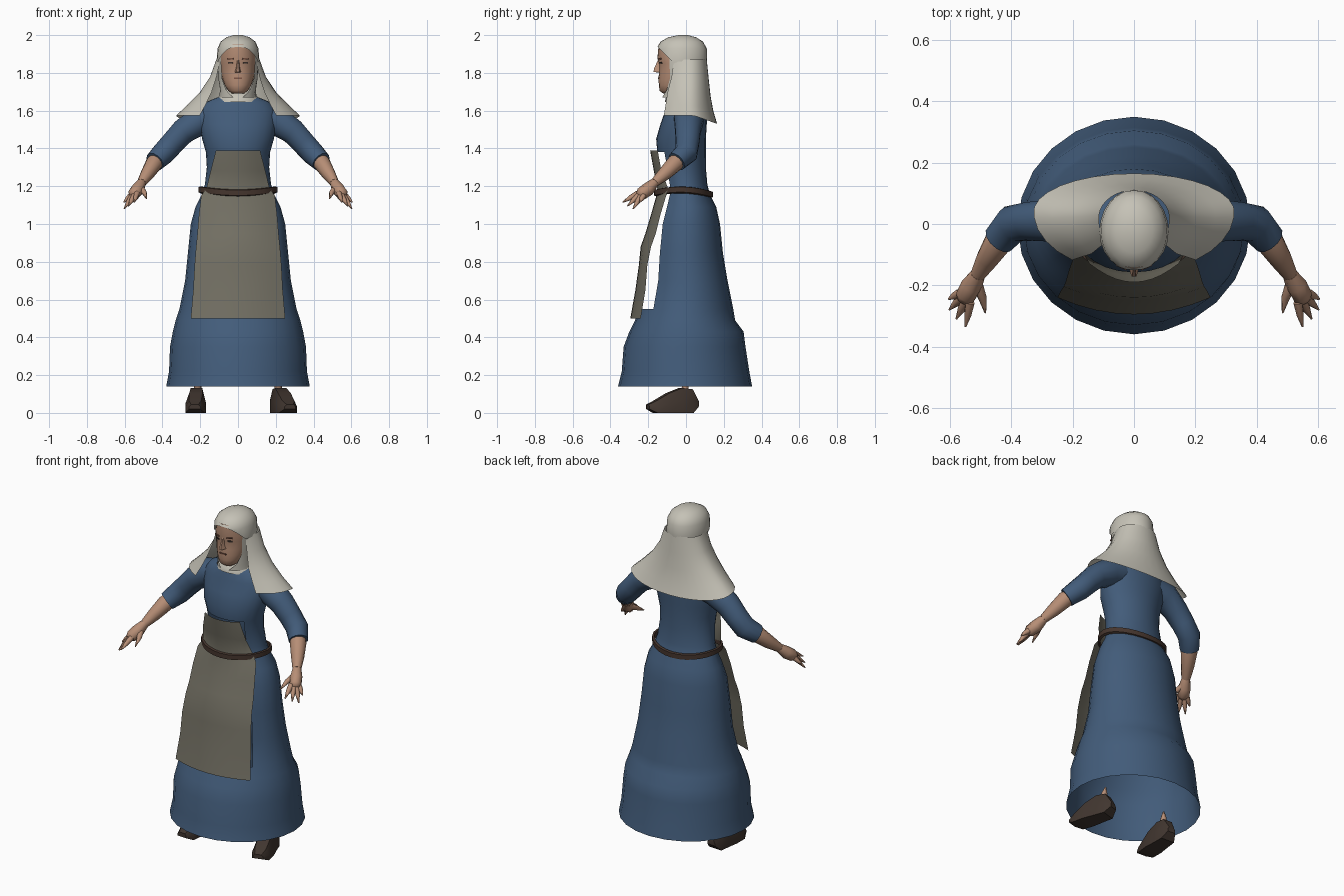
import bpy, bmesh
from math import sin, cos, pi, radians
from mathutils import Vector, Matrix

cube = bpy.data.objects.get("Cube")
if cube:
    bpy.data.objects.remove(cube, do_unlink=True)


def material(name, rgb):
    m = bpy.data.materials.new(name)
    m.use_nodes = True
    m.diffuse_color = (*rgb, 1)
    m.node_tree.nodes["Principled BSDF"].inputs["Base Color"].default_value = (*rgb, 1)
    return m


BLUE = material("blue wool", (0.055, 0.107, 0.195))
CREAM = material("cream linen", (0.56, 0.54, 0.47))
APRON = material("grey linen", (0.17, 0.16, 0.125))
SKIN = material("skin", (0.47, 0.27, 0.18))
LIPS = material("dark skin", (0.2, 0.09, 0.06))
EYES = material("dark eyes", (0.04, 0.03, 0.025))
BELT = material("belt leather", (0.06, 0.036, 0.027))
SHOE = material("shoe leather", (0.053, 0.037, 0.029))


def finish(name, bm, mat, angle=45):
    bmesh.ops.recalc_face_normals(bm, faces=bm.faces)
    me = bpy.data.meshes.new(name)
    bm.to_mesh(me)
    bm.free()
    me.materials.append(mat)
    me.shade_smooth()
    me.set_sharp_from_angle(angle=radians(angle))
    ob = bpy.data.objects.new(name, me)
    bpy.context.collection.objects.link(ob)
    return ob


def loft(rings, closed=True, start=False, end=False):
    """Skin a list of point rings into a bmesh."""
    bm = bmesh.new()
    rows = [[bm.verts.new(p) for p in r] for r in rings]
    n = len(rows[0])
    for a, b in zip(rows, rows[1:]):
        for i in range(n if closed else n - 1):
            j = (i + 1) % n
            bm.faces.new((a[i], a[j], b[j], b[i]))
    if start:
        bm.faces.new(rows[0])
    if end:
        bm.faces.new(rows[-1])
    return bm


def oval(z, hx, yf, yb, n=24):
    """Horizontal ring; the first point faces the front."""
    c, r = (yf + yb) / 2, (yb - yf) / 2
    return [Vector((hx * sin(2 * pi * i / n), c - r * cos(2 * pi * i / n), z)) for i in range(n)]


def tube(name, path, mat, n=10, angle=60):
    """Round limb along points given as x, y, z, radius."""
    pts = [Vector(p[:3]) for p in path]
    rings = []
    for i, p in enumerate(pts):
        t = (pts[min(i + 1, len(pts) - 1)] - pts[max(i - 1, 0)]).normalized()
        u = t.cross(Vector((0, 1, 0.3))).normalized()
        v = t.cross(u)
        r = path[i][3]
        rings.append([p + r * (u * cos(2 * pi * k / n) + v * sin(2 * pi * k / n)) for k in range(n)])
    return finish(name, loft(rings, True, True, True), mat, angle)


def plate(name, loc, size, mat, turn=0.0):
    bm = bmesh.new()
    bmesh.ops.create_cube(bm, size=1, matrix=Matrix.Translation(loc)
                          @ Matrix.Rotation(turn, 4, "Z") @ Matrix.Diagonal((*size, 1)))
    return finish(name, bm, mat)


# Dress: height, half width, front, back; open behind the apron
dress = [(.14, .38, -.36, .35), (.22, .365, -.34, .335), (.35, .36, -.33, .315),
         (.43, .345, -.30, .305), (.49, .33, -.27, .26), (.55, .31, -.245, .25),
         (.70, .28, -.21, .22), (.85, .265, -.195, .195), (1.0, .25, -.175, .18),
         (1.09, .225, -.145, .16), (1.16, .19, -.12, .125), (1.21, .175, -.12, .113),
         (1.30, .165, -.135, .105), (1.38, .17, -.152, .105), (1.45, .19, -.158, .105),
         (1.53, .205, -.135, .11), (1.60, .205, -.11, .11), (1.645, .17, -.1, .095),
         (1.67, .11, -.09, .07)]
bm = loft([oval(*r) for r in dress])
hidden = []
for f in bm.faces:
    c = f.calc_center_median()
    if .55 < c.z < 1.38 and c.y < 0:
        w = max(v.co.x for v in f.verts) if c.x > 0 else -min(v.co.x for v in f.verts)
        rim = min(dress, key=lambda r: abs(r[0] - c.z))[1]
        if w < rim * .80:
            hidden.append(f)
bmesh.ops.delete(bm, geom=hidden, context="FACES")
finish("dress", bm, BLUE, 50)

# Apron: height, half width, middle depth, edge depth
apron = [(.50, .25, -.295, -.24), (.65, .237, -.268, -.215), (.78, .23, -.25, -.205),
         (.88, .222, -.24, -.185), (.95, .215, -.215, -.16), (1.05, .207, -.185, -.135),
         (1.15, .195, -.157, -.105), (1.19, .167, -.152, -.095), (1.28, .145, -.17, -.13),
         (1.39, .117, -.19, -.15)]
cols = [i / 4 - 1 for i in range(9)]
finish("apron", loft([[(hw * t, ye + (ym - ye) * (1 - t * t), z) for t in cols]
                      for z, hw, ym, ye in apron], False), APRON, 50)

# Belt: a thin band that sags at front and back
section = [(-.018, 0), (-.014, .012), (.014, .012), (.018, 0), (-.018, 0)]
rings = []
for dz, out in section:
    ring = oval(1.16 + dz, .198 + out, -.158 - out, .13 + out, 28)
    for p in ring:
        p.z += .02 * (p.x / .2) ** 2 - .03 * p.y
    rings.append(ring)
bm = loft(rings)
bmesh.ops.remove_doubles(bm, verts=bm.verts, dist=1e-5)
finish("belt", bm, BELT)


def sheet(name, rows, mat, drop=0.0, n=24):
    """Cloth wrapped round the back, open at the front."""
    rings = []
    for k, (z, hx, yc, back, front, reach) in enumerate(rows):
        ring = []
        for i in range(n + 1):
            a = radians(reach) * (2 * i / n - 1)
            c = cos(a)
            ring.append((hx * sin(a), yc + (back if c > 0 else front) * c,
                         z - drop * max(0, c) * k / (len(rows) - 1)))
        rings.append(ring)
    return finish(name, loft(rings, False), mat, 50)


# Veil, and the close wrap round the face beneath it
sheet("veil", [(1.87, .115, .02, .09, .145, 125), (1.78, .148, .02, .1, .15, 130),
               (1.70, .2, .025, .105, .17, 136), (1.63, .268, .03, .115, .18, 140),
               (1.575, .328, .04, .125, .2, 142)], CREAM, .045)
sheet("face_wrap", [(1.93, .105, -.02, .1, .13, 120), (1.86, .108, -.02, .1, .12, 124),
                    (1.77, .104, -.02, .09, .11, 126), (1.71, .095, -.02, .08, .11, 138),
                    (1.67, .1, -.02, .08, .11, 165)], CREAM)
finish("collar", loft([oval(*r) for r in [(1.645, .115, -.112, .08), (1.665, .108, -.108, .07),
                                          (1.685, .095, -.09, .06), (1.715, .075, -.06, .04)]]),
       CREAM)

# Cap: a dome trimmed on a slant above the face
bm = loft([oval(*r) for r in [(1.80, .112, -.16, .11), (1.87, .113, -.158, .112),
                              (1.93, .108, -.155, .11), (1.965, .092, -.135, .09),
                              (1.988, .062, -.095, .055), (2.0, .025, -.04, .01)]], True, False, True)
bmesh.ops.bisect_plane(bm, geom=bm.verts[:] + bm.edges[:] + bm.faces[:],
                       plane_co=(0, 0, 1.86), plane_no=(0, 0, -1), clear_outer=True)
bmesh.ops.bisect_plane(bm, geom=bm.verts[:] + bm.edges[:] + bm.faces[:],
                       plane_co=(0, -.155, 1.942), plane_no=(0, -1, -1), clear_outer=True)
finish("cap", bm, CREAM, 50)

# Head and facial features
finish("head", loft([oval(*r, 20) for r in [(1.69, .03, -.12, -.06), (1.705, .052, -.14, -.03),
                                            (1.735, .07, -.143, 0), (1.765, .082, -.146, .04),
                                            (1.80, .09, -.143, .06), (1.85, .095, -.143, .07),
                                            (1.88, .096, -.151, .07), (1.95, .085, -.145, .06)]],
                    True, True, True), SKIN, 60)
finish("neck", loft([oval(1.62, .06, -.07, .05, 12), oval(1.75, .06, -.08, .05, 12)]), SKIN)
nose = [(1.80, .018, -.135, 0), (1.805, .02, -.172, 0), (1.825, .012, -.168, 0), (1.87, .008, -.148, 0)]
finish("nose", loft([[(-w, -.13, z), (-w * .4, y, z), (w * .4, y, z), (w, -.13, z)]
                     for z, w, y, _ in nose], True, True, True), SKIN, 60)
plate("mouth", (0, -.144, 1.772), (.042, .009, .007), LIPS)

for side, s in (("left", 1), ("right", -1)):
    plate(side + "_eye", (s * .04, -.1335, 1.853), (.027, .009, .008), EYES, s * .4)
    plate(side + "_brow", (s * .04, -.14, 1.875), (.036, .009, .006), LIPS, s * .4)

    # Sleeve, forearm and hand
    def limb(part, path, mat, n=10):
        tube(side + "_" + part, [(s * x, y, z, r) for x, y, z, r in path], mat, n)

    limb("sleeve", [(.12, .015, 1.565, .075), (.2, .015, 1.55, .08), (.29, .01, 1.49, .069),
                    (.345, .008, 1.43, .064), (.395, 0, 1.375, .063), (.44, -.05, 1.33, .054)],
         BLUE, 12)
    limb("forearm", [(.41, -.01, 1.36, .035), (.445, -.06, 1.32, .046), (.48, -.115, 1.265, .037),
                     (.51, -.165, 1.22, .025)], SKIN)
    limb("palm", [(.51, -.165, 1.22, .025), (.53, -.2, 1.185, .036), (.55, -.235, 1.16, .034),
                  (.56, -.25, 1.15, .02)], SKIN, 8)
    tips = [(.605, -.245, 1.115), (.603, -.28, 1.08), (.58, -.31, 1.095), (.55, -.335, 1.115)]
    for k, tip in enumerate(tips):
        base = Vector((.568 - .011 * k, -.225 - .01 * k, 1.15 + .004 * k))
        mid = base.lerp(Vector(tip), .5)
        limb("finger_%d" % (k + 1), [(*base, .016), (*mid, .013), (*tip, .003)], SKIN, 6)
    limb("thumb", [(.515, -.19, 1.19, .02), (.495, -.24, 1.165, .014), (.485, -.29, 1.135, .003)],
         SKIN, 6)

    # Shoe with ankle: depth, half width, base, top
    shoe = [(.065, .025, .035, .065), (.03, .043, 0, .125), (-.03, .047, 0, .132),
            (-.10, .054, 0, .105), (-.17, .05, 0, .065), (-.21, .03, .02, .045)]
    bm = loft([[(-w, y, b), (-w, y, b + .5 * (t - b)), (-w * .65, y, t),
                (w * .65, y, t), (w, y, b + .5 * (t - b)), (w, y, b)] for y, w, b, t in shoe],
              True, True, True)
    turn = radians(16 if s > 0 else -3)
    bmesh.ops.transform(bm, verts=bm.verts, matrix=Matrix.Translation((s * .218, 0, 0))
                        @ Matrix.Rotation(turn, 4, "Z"))
    finish(side + "_shoe", bm, SHOE, 35)
    limb("ankle", [(.215, -.01, .11, .022), (.212, 0, .15, .018), (.208, .005, .19, .004)], SKIN, 6)
